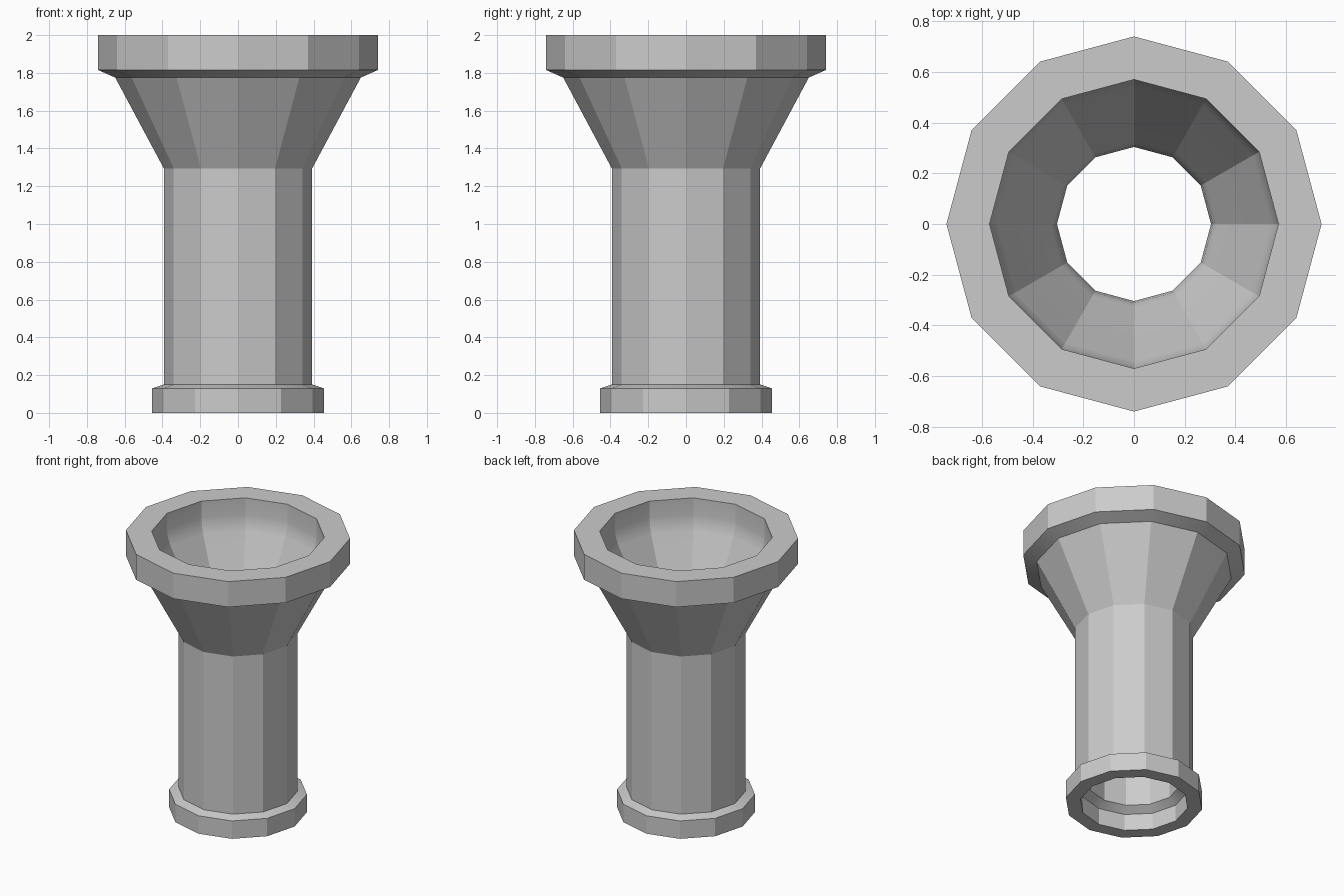
import bpy, bmesh, math

if "Cube" in bpy.data.objects:
    bpy.data.objects.remove(bpy.data.objects["Cube"])

SIDES = 12

# Closed wall profile (radius, height): outside going up, then inside going down
profile = [
    # foot collar, shaft, flare and rim
    (0.455, 0.0), (0.455, 0.13), (0.393, 0.15), (0.393, 1.295),
    (0.65, 1.775), (0.74, 1.815), (0.74, 2.0),
    # bowl with softened bends, bore and foot recess
    (0.57, 2.0), (0.57, 1.88), (0.562, 1.825), (0.542, 1.77),
    (0.33, 1.37), (0.312, 1.325), (0.304, 1.27),
    (0.304, 0.16), (0.357, 0.12), (0.357, 0.0),
]


def lathe(name, points, sides):
    bm = bmesh.new()
    rings = []
    for i in range(sides):
        a = 2 * math.pi * i / sides
        rings.append([bm.verts.new((r * math.cos(a), r * math.sin(a), z)) for r, z in points])
    n = len(points)
    for i in range(sides):
        a, b = rings[i], rings[(i + 1) % sides]
        for j in range(n):
            k = (j + 1) % n
            bm.faces.new((a[j], b[j], b[k], a[k]))
    bmesh.ops.recalc_face_normals(bm, faces=bm.faces)
    mesh = bpy.data.meshes.new(name)
    bm.to_mesh(mesh)
    bm.free()
    obj = bpy.data.objects.new(name, mesh)
    bpy.context.collection.objects.link(obj)
    return obj


# Hollow flared column
column = lathe("flared_column", profile, SIDES)
bpy.context.view_layer.objects.active = column
column.select_set(True)
bpy.ops.object.shade_smooth_by_angle(angle=math.radians(25))
